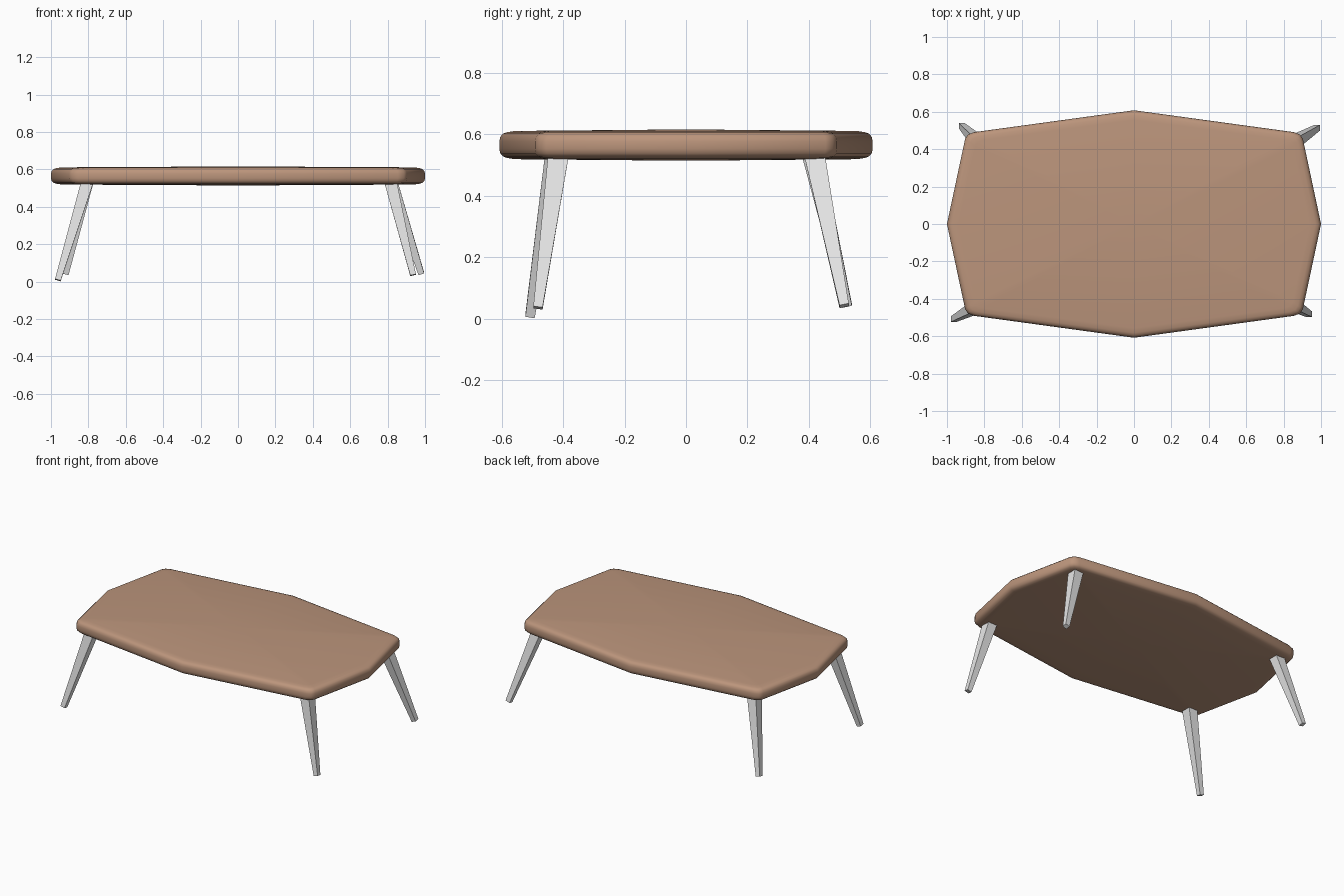
import bpy, bmesh
from mathutils import Vector

cube = bpy.data.objects.get("Cube")
if cube:
    bpy.data.objects.remove(cube, do_unlink=True)


def material(name, rgb, roughness):
    m = bpy.data.materials.new(name)
    m.use_nodes = True
    m.diffuse_color = (*rgb, 1)
    bsdf = m.node_tree.nodes["Principled BSDF"]
    bsdf.inputs["Base Color"].default_value = (*rgb, 1)
    bsdf.inputs["Roughness"].default_value = roughness
    return m


def loft(name, rings, mat, smooth, crown=None):
    """Skin matching rings; close the ends flat or with low crowns."""
    bm = bmesh.new()
    loops = [[bm.verts.new(p) for p in ring] for ring in rings]
    n = len(loops[0])
    for a, b in zip(loops, loops[1:]):
        for i in range(n):
            j = (i + 1) % n
            bm.faces.new((a[i], a[j], b[j], b[i]))
    for k, loop in enumerate((loops[0], loops[-1])):
        if crown:
            tip = bm.verts.new((0, 0, crown[k]))
            for i in range(n):
                bm.faces.new((loop[i], loop[(i + 1) % n], tip))
        else:
            bm.faces.new(loop)
    bmesh.ops.recalc_face_normals(bm, faces=bm.faces)
    for f in bm.faces:
        f.smooth = smooth
    mesh = bpy.data.meshes.new(name)
    bm.to_mesh(mesh)
    bm.free()
    mesh.materials.append(mat)
    obj = bpy.data.objects.new(name, mesh)
    bpy.context.collection.objects.link(obj)
    return obj


wood = material("warm wood", (0.5, 0.3, 0.2), 0.5)
grey = material("light grey", (0.8, 0.8, 0.8), 0.4)

# Tabletop: eight-sided outline with softened corners and a rounded rim
quarter = [(1, 0), (0.903, 0.455), (0.888, 0.478), (0.855, 0.491)]
outline = quarter + [(0, 0.608)]
outline += [(-x, y) for x, y in reversed(quarter)]
outline += [(x, -y) for x, y in reversed(outline[1:-1])]
rim = [(0.06, 0.519), (0.03, 0.523), (0.014, 0.528), (0.004, 0.538), (0, 0.553)]
rim += [(inset, 1.13 - z) for inset, z in reversed(rim)]
rings = [[(x * (1 - d), y * (1 - d * 1.4), z) for x, y in outline] for d, z in rim]
loft("tabletop", rings, wood, True, (0.514, 0.616))

# Legs: square, tapered and splayed, each with its own foot position
legs = {
    "front_right_leg": ((-0.805, -0.425), (-0.963, -0.508, 0.008)),
    "front_left_leg": ((0.815, -0.415), (0.936, -0.482, 0.035)),
    "back_right_leg": ((-0.805, 0.41), (-0.921, 0.525, 0.042)),
    "back_left_leg": ((0.82, 0.418), (0.98, 0.515, 0.042)),
}
corners = [(-1, -1), (1, -1), (1, 1), (-1, 1)]
for name, ((tx, ty), foot) in legs.items():
    top = Vector((tx, ty, 0.535))
    foot = Vector(foot)
    lean = foot - top
    bottom_ring, top_ring = [], []
    for sx, sy in corners:
        p = Vector((sx, sy, 0)) * 0.015
        p.z = -(p.x * lean.x + p.y * lean.y) / lean.z
        bottom_ring.append(foot + p)
        top_ring.append(top + Vector((sx, sy, 0)) * 0.034)
    loft(name, [bottom_ring, top_ring], grey, False)
